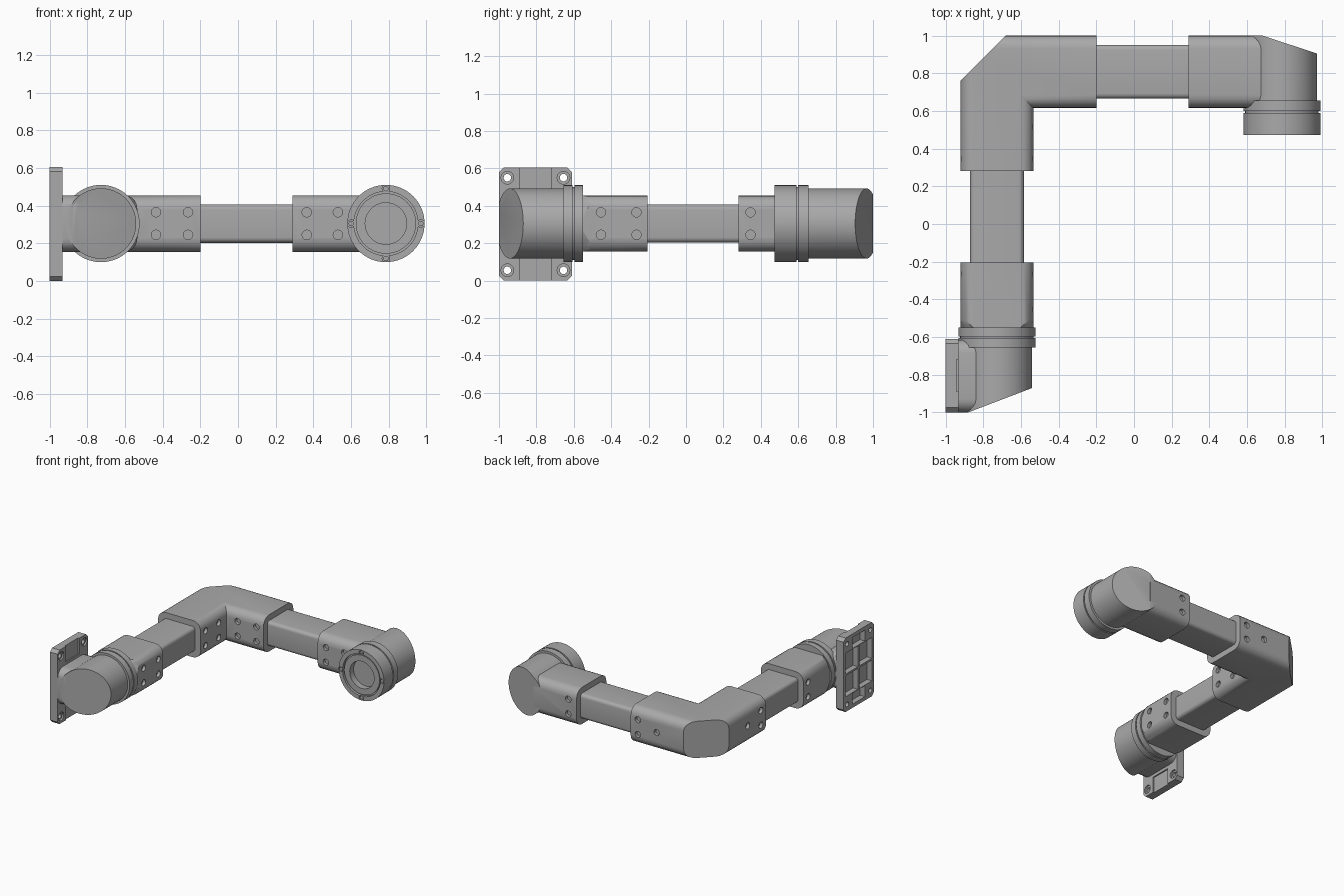
import bpy, bmesh, math
from mathutils import Vector, Matrix

if "Cube" in bpy.data.objects:
    bpy.data.objects.remove(bpy.data.objects["Cube"])

grey = bpy.data.materials.new("cast grey")
grey.use_nodes = True
grey.diffuse_color = (0.4, 0.4, 0.4, 1)
grey.node_tree.nodes["Principled BSDF"].inputs["Base Color"].default_value = (0.4, 0.4, 0.4, 1)

MID = 0.305            # height of the arm axis
AX, AY = -0.727, 0.808  # centre lines of the two arm legs
BX = 0.785             # axis of the outer joint
HALF = 0.1925          # half width of the sleeves


def finish(bm, name):
    bmesh.ops.recalc_face_normals(bm, faces=bm.faces)
    mesh = bpy.data.meshes.new(name)
    bm.to_mesh(mesh)
    bm.free()
    mesh.materials.append(grey)
    ob = bpy.data.objects.new(name, mesh)
    bpy.context.collection.objects.link(ob)
    shade(ob)
    return ob


def shade(ob):
    ob.data.shade_smooth()
    ob.data.set_sharp_from_angle(angle=math.radians(30))


def rounded(hw, hh, r, n=5):
    """Rounded rectangle as (across, up) pairs."""
    pts = []
    for k, (sx, sz) in enumerate([(1, 1), (-1, 1), (-1, -1), (1, -1)]):
        for i in range(n + 1):
            a = math.pi / 2 * (k + i / n)
            pts.append((sx * (hw - r) + r * math.cos(a), sz * (hh - r) + r * math.sin(a)))
    return pts


def loft(name, section, stations):
    """Sweep a section through (x, y, across direction) stations."""
    bm = bmesh.new()
    rings = [[bm.verts.new((x + u * sx, y + u * sy, MID + v)) for u, v in section]
             for x, y, (sx, sy) in stations]
    n = len(section)
    for a, b in zip(rings, rings[1:]):
        for i in range(n):
            bm.faces.new((a[i], a[(i + 1) % n], b[(i + 1) % n], b[i]))
    bm.faces.new(rings[0])
    bm.faces.new(rings[-1])
    return finish(bm, name)


def lathe(name, x, profile):
    """Turn (radius, y) points about a y-directed axis at x."""
    bm = bmesh.new()
    vs = [bm.verts.new((x + r, y, MID)) for r, y in profile]
    es = [bm.edges.new(p) for p in zip(vs, vs[1:])]
    bmesh.ops.spin(bm, geom=vs + es, cent=(x, 0, MID), axis=(0, 1, 0),
                   angle=2 * math.pi, steps=64, use_duplicate=False)
    bmesh.ops.remove_doubles(bm, verts=bm.verts, dist=0.0001)
    return finish(bm, name)


def box(name, lo, hi):
    bm = bmesh.new()
    bmesh.ops.create_cube(bm, size=1)
    for v in bm.verts:
        v.co = [a + (c + 0.5) * (b - a) for a, b, c in zip(lo, hi, v.co)]
    return finish(bm, name)


def rod(name, centre, axis, r, length, sides=20):
    bm = bmesh.new()
    turn = Vector((0, 0, 1)).rotation_difference(Vector(axis)).to_matrix().to_4x4()
    bmesh.ops.create_cone(bm, cap_ends=True, segments=sides, radius1=r, radius2=r,
                          depth=length, matrix=Matrix.Translation(centre) @ turn)
    return finish(bm, name)


def slice_off(ob, point, normal):
    """Remove what lies on the normal side of a plane and cap the cut."""
    bm = bmesh.new()
    bm.from_mesh(ob.data)
    cut = bmesh.ops.bisect_plane(bm, geom=bm.verts[:] + bm.edges[:] + bm.faces[:],
                                 plane_co=point, plane_no=normal, clear_outer=True)
    edges = [e for e in cut["geom_cut"] if isinstance(e, bmesh.types.BMEdge)]
    bmesh.ops.contextual_create(bm, geom=edges)
    bmesh.ops.recalc_face_normals(bm, faces=bm.faces)
    bm.to_mesh(ob.data)
    bm.free()
    shade(ob)


def carve(ob, cutters, op="DIFFERENCE"):
    for c in cutters:
        m = ob.modifiers.new("cut", "BOOLEAN")
        m.operation, m.object, m.solver = op, c, "EXACT"
    dg = bpy.context.evaluated_depsgraph_get()
    mesh = bpy.data.meshes.new_from_object(ob.evaluated_get(dg))
    ob.modifiers.clear()
    ob.data = mesh
    for c in cutters:
        bpy.data.objects.remove(c)
    shade(ob)


def bolt_holes(leg, inner, outer, single=None):
    """Hole cutters on both sides of a leg; 'inner' lists the columns on the inside."""
    out = []
    for side, columns in ((1, inner), (-1, outer)):
        spots = [(c, MID + dz) for c in columns for dz in (-0.06, 0.06)]
        if side < 0 and single is not None:
            spots.append((single, MID))
        for c, z in spots:
            if leg == "y":
                out.append(rod("hole_cutter", (AX + side * HALF, c, z), (1, 0, 0), 0.025, 0.05))
            else:
                out.append(rod("hole_cutter", (c, AY - side * HALF, z), (0, 1, 0), 0.025, 0.05))
    return out


sleeve = rounded(HALF, 0.15, 0.07)
tube = rounded(0.143, 0.102, 0.028)
ALONG_Y, ALONG_X = (1, 0), (0, -1)

# Inner tubes of both legs
loft("rear_facing_tube", tube, [(AX, -0.3, ALONG_Y), (AX, 0.35, ALONG_Y)])
loft("cross_tube", tube, [(-0.3, AY, ALONG_X), (0.35, AY, ALONG_X)])

# Mitred elbow with its outer corner cut off
elbow = loft("elbow", sleeve, [(AX, 0.28, ALONG_Y), (AX, AY, (1, -1)), (-0.2, AY, ALONG_X)])
slice_off(elbow, (-0.92, 0.76, 0), (-1, 1, 0))
carve(elbow, bolt_holes("y", [0.345, 0.515], [0.345], 0.515)
      + bolt_holes("x", [-0.265, -0.435], [-0.265], -0.435))

# Sleeve at the wall joint, its end trimmed to a cone
wall_sleeve = loft("wall_sleeve", sleeve, [(AX, -0.56, ALONG_Y), (AX, -0.205, ALONG_Y)])
cone = lathe("cone_cutter", AX, [(0, -0.57), (0.185, -0.57), (0.26, -0.43), (0.26, 0), (0, 0)])
carve(wall_sleeve, [cone], "INTERSECT")
carve(wall_sleeve, bolt_holes("y", [-0.455, -0.265], [-0.265]))

# Sleeve at the outer joint
outer_sleeve = loft("outer_sleeve", sleeve, [(0.29, AY, ALONG_X), (0.68, AY, ALONG_X)])
carve(outer_sleeve, bolt_holes("x", [0.365, 0.53], [0.365]))

# Slant-ended joint housings
wall_joint = lathe("wall_joint", AX, [(0, -1), (0.187, -1), (0.187, -0.6), (0, -0.6)])
wall_neck = loft("wall_neck", sleeve, [(-0.94, -0.807, ALONG_X), (-0.83, -0.807, ALONG_X)])
for part in (wall_joint, wall_neck):
    slice_off(part, (-0.88, -1, 0), (0.13, -0.34, 0))
outer_joint = lathe("outer_joint", BX, [(0, 1), (0.187, 1), (0.187, 0.6), (0, 0.6)])
slice_off(outer_joint, (0.68, 1, 0), (0.095, 0.29, 0))

# Collar of the wall joint, with a groove
R, G = 0.205, 0.195
lathe("wall_collar", AX, [(0, -0.655), (R, -0.655), (R, -0.606), (G, -0.606), (G, -0.596),
                          (R, -0.596), (R, -0.55), (0, -0.55)])

# Collar of the outer joint, with a ring groove and sunken centre in its face
outer_collar = lathe("outer_collar", BX, [
    (0, 0.655), (R, 0.655), (R, 0.6), (G, 0.6), (G, 0.59), (R, 0.59), (R, 0.473),
    (0.17, 0.473), (0.17, 0.495), (0.16, 0.495), (0.16, 0.48), (0.11, 0.48),
    (0.11, 0.53), (0, 0.53)])
quarter = [(0, 1), (1, 0), (0, -1), (-1, 0)]
carve(outer_collar, [rod("notch_cutter", (BX + 0.185 * u, 0.473, MID + 0.185 * v),
                         (0, 1, 0), 0.02, 0.03) for u, v in quarter])
for u, v in quarter:
    rod("collar_screw", (BX + 0.185 * u, 0.483, MID + 0.185 * v), (0, 1, 0), 0.014, 0.012)

# Wall plate with chamfered corners, sunken strip, hollow back and bolt holes
bm = bmesh.new()
outline = rounded(0.195, 0.3025, 0.025, 1)
face = bm.faces.new([bm.verts.new((-1, -0.805 + u, 0.3025 + v)) for u, v in outline])
ext = bmesh.ops.extrude_face_region(bm, geom=[face])
bmesh.ops.translate(bm, vec=(0.068, 0, 0),
                    verts=[v for v in ext["geom"] if isinstance(v, bmesh.types.BMVert)])
plate = finish(bm, "wall_plate")
cutters = [box("strip_cutter", (-0.942, -0.89, z), (-0.9, -0.72, z + 0.14)) for z in (-0.01, 0.475)]
cutters += [box("pocket_cutter", (-1.1, -0.885, z), (-0.955, -0.725, z + 0.09)) for z in (0.03, 0.485)]
cutters += [box("pocket_cutter", (-1.1, y, z), (-0.955, y + 0.16, z + 0.17))
            for y in (-0.975, -0.795) for z in (0.125, 0.31)]
for y in (-0.955, -0.655):
    for z in (0.055, 0.55):
        cutters.append(rod("bolt_cutter", (-0.97, y, z), (1, 0, 0), 0.02, 0.2))
        cutters.append(rod("bolt_cutter", (-0.93, y, z), (1, 0, 0), 0.034, 0.03))
carve(plate, cutters)
